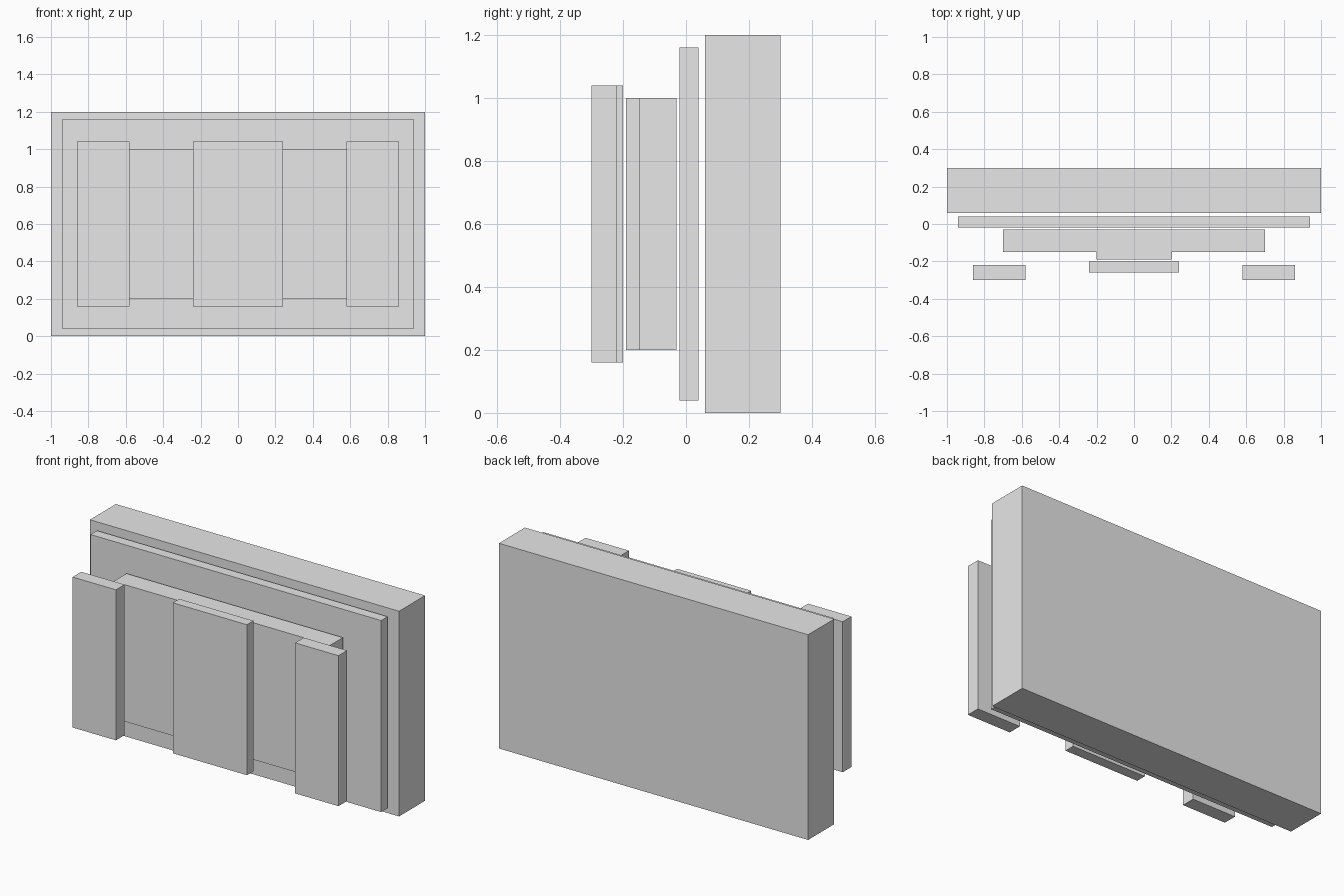
import bpy
import bmesh

if "Cube" in bpy.data.objects:
    bpy.data.objects.remove(bpy.data.objects["Cube"])

grey = bpy.data.materials.new("light grey")
grey.diffuse_color = (0.8, 0.8, 0.8, 1.0)
grey.use_nodes = True
grey.node_tree.nodes["Principled BSDF"].inputs["Base Color"].default_value = grey.diffuse_color


def extrude_plan(name, plan, z0, z1):
    """Extrude a plan outline (x, y) from z0 up to z1."""
    bm = bmesh.new()
    face = bm.faces.new([bm.verts.new((x, y, z0)) for x, y in plan])
    top = bmesh.ops.extrude_face_region(bm, geom=[face])["geom"]
    verts = [v for v in top if isinstance(v, bmesh.types.BMVert)]
    bmesh.ops.translate(bm, verts=verts, vec=(0, 0, z1 - z0))
    bmesh.ops.recalc_face_normals(bm, faces=bm.faces)
    mesh = bpy.data.meshes.new(name)
    bm.to_mesh(mesh)
    bm.free()
    mesh.materials.append(grey)
    obj = bpy.data.objects.new(name, mesh)
    bpy.context.collection.objects.link(obj)
    return obj


def panel(name, x0, x1, y0, y1, z0, z1):
    return extrude_plan(name, [(x0, y0), (x1, y0), (x1, y1), (x0, y1)], z0, z1)


# Thick rear slab and the thin plate in front of it
panel("back_slab", -1.0, 1.0, 0.06, 0.30, 0.0, 1.2)
panel("thin_plate", -0.94, 0.94, -0.02, 0.04, 0.04, 1.16)

# Middle block with a raised centre band (T-shaped plan)
half = [(0.2, -0.19), (0.2, -0.15), (0.7, -0.15), (0.7, -0.03)]
extrude_plan("middle_block", half + [(-x, y) for x, y in reversed(half)], 0.2, 1.0)

# Front panels: one in the centre, one each side
panel("centre_panel", -0.24, 0.24, -0.26, -0.20, 0.16, 1.04)
for side, x in (("left", -0.72), ("right", 0.72)):
    panel(side + "_panel", x - 0.14, x + 0.14, -0.30, -0.22, 0.16, 1.04)
